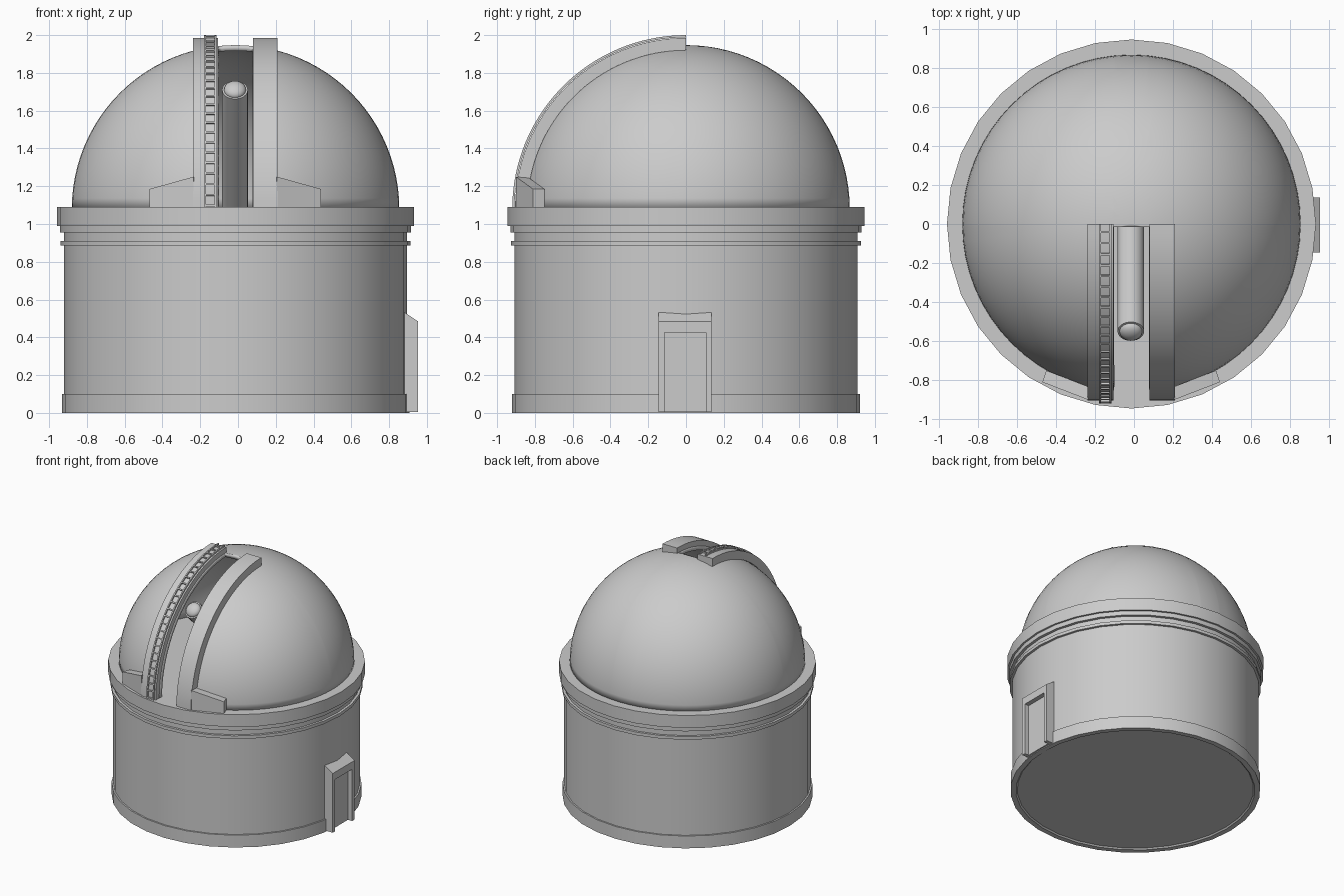
import bpy, bmesh, math
from mathutils import Matrix, Vector

if "Cube" in bpy.data.objects:
    bpy.data.objects.remove(bpy.data.objects["Cube"])

CX = -0.013          # building axis
SPRING = 1.08        # height of the dome centre
DOME_R = 0.867

grey = bpy.data.materials.new("plain_grey")
grey.use_nodes = True
grey.diffuse_color = (0.6, 0.6, 0.6, 1)
grey.node_tree.nodes["Principled BSDF"].inputs["Base Color"].default_value = (0.6, 0.6, 0.6, 1)


def finish(name, bm, angle=30):
    bmesh.ops.recalc_face_normals(bm, faces=bm.faces)
    mesh = bpy.data.meshes.new(name)
    bm.to_mesh(mesh)
    bm.free()
    obj = bpy.data.objects.new(name, mesh)
    bpy.context.collection.objects.link(obj)
    mesh.materials.append(grey)
    bpy.ops.object.select_all(action='DESELECT')
    obj.select_set(True)
    bpy.context.view_layer.objects.active = obj
    bpy.ops.object.shade_smooth_by_angle(angle=math.radians(angle))
    return obj


def lathe(profile, steps):
    """Spin (radius, height) points round the building axis."""
    bm = bmesh.new()
    verts = [bm.verts.new((CX, -r, z)) for r, z in profile]
    edges = [bm.edges.new(pair) for pair in zip(verts, verts[1:])]
    bmesh.ops.spin(bm, geom=verts + edges, cent=(CX, 0, 0), axis=(0, 0, 1),
                   angle=math.tau, steps=steps)
    bmesh.ops.remove_doubles(bm, verts=bm.verts, dist=0.0005)
    return bm


def prism(bm, points, offset):
    """Extrude a flat polygon of 3D points along an offset."""
    face = bm.faces.new([bm.verts.new(p) for p in points])
    out = bmesh.ops.extrude_face_region(bm, geom=[face])
    moved = [v for v in out["geom"] if isinstance(v, bmesh.types.BMVert)]
    bmesh.ops.translate(bm, verts=moved, vec=offset)
    bm.faces.new([v for v in reversed(face.verts)]) if not face.is_valid else None


def arc_bar(bm, x0, x1, r0, r1, steps=32):
    """Quarter-circle bar that follows the dome from the front to the top."""
    rings = []
    for i in range(steps + 1):
        a = math.pi / 2 * i / steps
        rings.append([bm.verts.new((x, -r * math.cos(a), SPRING + r * math.sin(a)))
                      for x, r in ((x0, r0), (x1, r0), (x1, r1), (x0, r1))])
    for a, b in zip(rings, rings[1:]):
        for k in range(4):
            n = (k + 1) % 4
            bm.faces.new((a[k], a[n], b[n], b[k]))
    bm.faces.new(rings[0])
    bm.faces.new(rings[-1])


# Drum wall with base plinth and moulding
finish("drum_wall", lathe([(0, 0.01), (0.87, 0.01), (0.88, 0), (0.92, 0), (0.92, 0.1),
                           (0.908, 0.1), (0.908, 0.885), (0.927, 0.885), (0.927, 0.91),
                           (0.908, 0.91), (0.908, 0.955), (0.93, 0.955), (0.93, 0.99)], 32))

# Heavy ring and floor under the dome
finish("dome_ring", lathe([(0.9, 0.99), (0.945, 0.99), (0.945, 1.09), (0, 1.085)], 32))

# Dome shell with an open slit from the front to the top
SLIT = (-0.105, 0.08)
arc = [(DOME_R * math.cos(math.pi / 2 * i / 24), SPRING + DOME_R * math.sin(math.pi / 2 * i / 24))
       for i in range(25)]
bm = lathe(arc, 64)
for co, no in (((SLIT[0], 0, 0), (1, 0, 0)), ((SLIT[1], 0, 0), (1, 0, 0)), ((0, -0.015, 0), (0, 1, 0))):
    bmesh.ops.bisect_plane(bm, geom=bm.verts[:] + bm.edges[:] + bm.faces[:],
                           plane_co=co, plane_no=no)
gap = []
for f in bm.faces:
    c = f.calc_center_median()
    if SLIT[0] < c.x < SLIT[1] and c.y < -0.015:
        gap.append(f)
bmesh.ops.delete(bm, geom=gap, context='FACES')
dome = finish("dome", bm)
shell = dome.modifiers.new("shell", 'SOLIDIFY')
shell.thickness = 0.03
shell.offset = -1

# Curved shutter rails either side of the slit
for name, x0, x1 in (("right_shutter_rail", -0.238, SLIT[0]), ("left_shutter_rail", SLIT[1], 0.21)):
    bm = bmesh.new()
    arc_bar(bm, x0, x1, 0.84, 0.905)
    finish(name, bm)

# Ladder over the right rail
bm = bmesh.new()
arc_bar(bm, -0.18, -0.17, 0.908, 0.92)
arc_bar(bm, -0.125, -0.115, 0.908, 0.92)
RUNGS = 25
for i in range(RUNGS):
    a = math.pi / 2 * (i + 0.3) / RUNGS
    m = (Matrix.Translation((-0.1475, -0.914 * math.cos(a), SPRING + 0.914 * math.sin(a)))
         @ Matrix.Rotation(-a, 4, 'X') @ Matrix.Diagonal((0.06, 0.01, 0.01, 1)))
    bmesh.ops.create_cube(bm, size=1, matrix=m)
finish("ladder", bm)

# Sloping cheek plates at the foot of the rails
for name, side in (("left_cheek", 1), ("right_cheek", -1)):
    bm = bmesh.new()
    mid = -0.0145
    near, far = mid + side * 0.222, mid + side * 0.455
    prism(bm, [(near, -0.9, SPRING), (far, -0.81, SPRING), (far, -0.81, 1.185), (near, -0.9, 1.25)],
          (-side * 0.02, 0.06, 0))
    bmesh.ops.holes_fill(bm, edges=bm.edges)
    finish(name, bm)

# Telescope tube tilted towards the slit, with a domed lens
tip, foot = Vector((-0.016, -0.55, 1.71)), Vector((-0.016, 0.08, 1.08))
axis = tip - foot
turn = axis.to_track_quat('Z', 'Y').to_matrix().to_4x4()
bm = bmesh.new()
bmesh.ops.create_cone(bm, cap_ends=True, segments=32, radius1=0.068, radius2=0.068,
                      depth=axis.length, matrix=Matrix.Translation((tip + foot) / 2) @ turn)
finish("telescope_tube", bm)
bm = bmesh.new()
bmesh.ops.create_uvsphere(bm, u_segments=24, v_segments=12, radius=0.058,
                          matrix=Matrix.Translation(tip) @ turn @ Matrix.Diagonal((1, 1, 0.6, 1)))
finish("telescope_lens", bm)

# Entrance porch: jambs, sloping hood and recessed door
Y0, Y1, OUT = -0.145, 0.135, 0.952
for name, y in (("front_jamb", Y0), ("back_jamb", Y1 - 0.03)):
    bm = bmesh.new()
    prism(bm, [(0.86, y, 0.005), (OUT, y, 0.005), (OUT, y, 0.43), (0.86, y, 0.43)], (0, 0.03, 0))
    bmesh.ops.holes_fill(bm, edges=bm.edges)
    finish(name, bm)
bm = bmesh.new()
prism(bm, [(0.84, Y0, 0.425), (OUT, Y0, 0.425), (OUT, Y0, 0.485), (0.84, Y0, 0.56)], (0, Y1 - Y0, 0))
bmesh.ops.holes_fill(bm, edges=bm.edges)
finish("porch_hood", bm)
bm = bmesh.new()
bmesh.ops.create_cube(bm, size=1, matrix=Matrix.Translation((0.885, -0.005, 0.215))
                      @ Matrix.Diagonal((0.06, 0.22, 0.42, 1)))
finish("door", bm)
